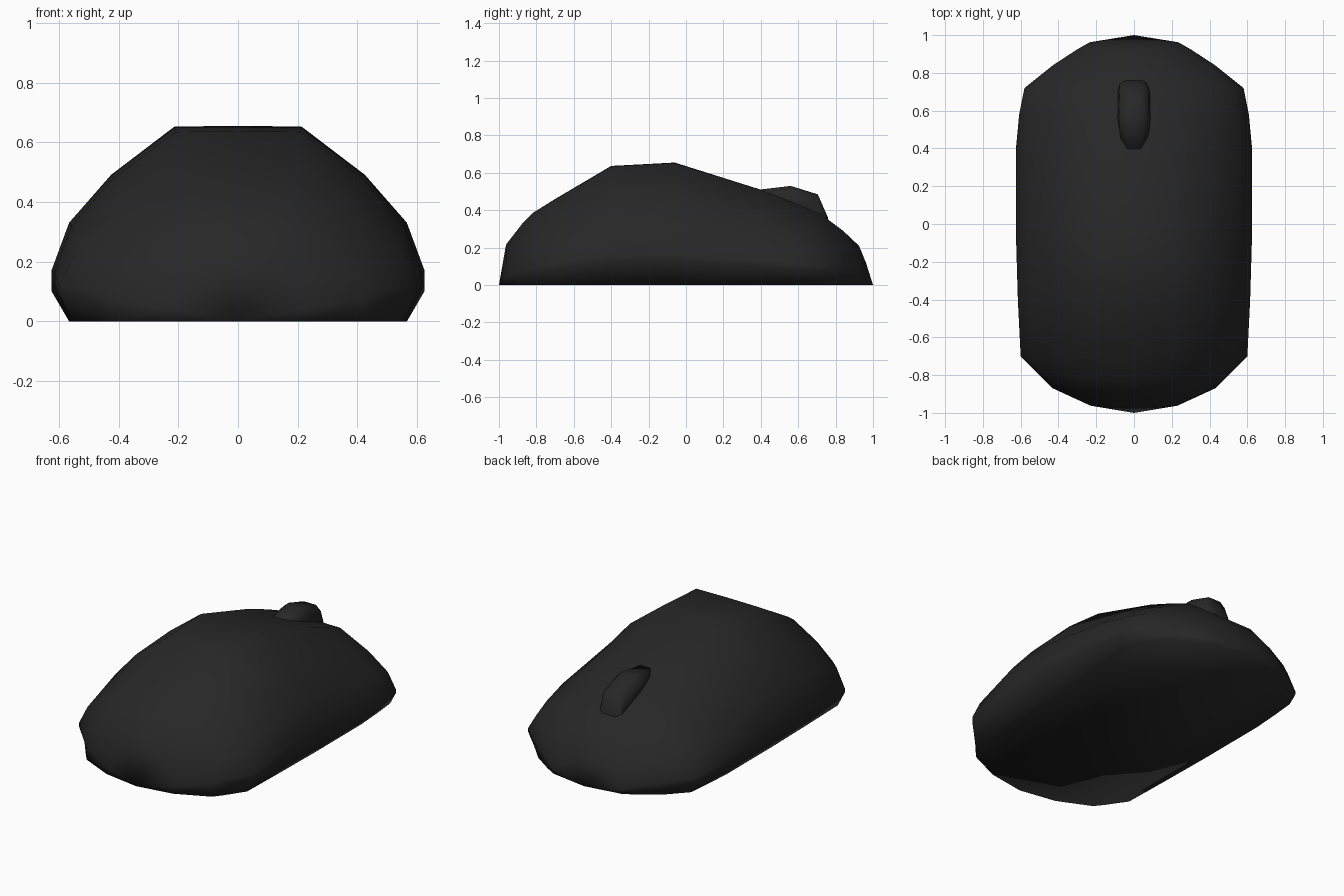
import bpy, bmesh

if "Cube" in bpy.data.objects:
    bpy.data.objects.remove(bpy.data.objects["Cube"])

black = bpy.data.materials.new("soft black")
black.diffuse_color = (0.02, 0.02, 0.02, 1)
black.use_nodes = True
black.node_tree.nodes["Principled BSDF"].inputs["Base Color"].default_value = black.diffuse_color


def loft(name, sections):
    """Skin a list of equal-length point loops and cap both ends."""
    bm = bmesh.new()
    rings = [[bm.verts.new(p) for p in s] for s in sections]
    n = len(rings[0])
    for a, b in zip(rings, rings[1:]):
        for i in range(n):
            j = (i + 1) % n
            bm.faces.new((a[i], a[j], b[j], b[i]))
    bm.faces.new(rings[0])
    bm.faces.new(rings[-1])
    bmesh.ops.remove_doubles(bm, verts=bm.verts, dist=0.0005)
    # merge the flat underside into a single face
    base = [f for f in bm.faces if all(abs(v.co.z) < 1e-4 for v in f.verts)]
    if len(base) > 1:
        bmesh.ops.dissolve_faces(bm, faces=base)
    bmesh.ops.recalc_face_normals(bm, faces=bm.faces)
    for f in bm.faces:
        f.smooth = True
    me = bpy.data.meshes.new(name)
    bm.to_mesh(me)
    bm.free()
    me.materials.append(black)
    ob = bpy.data.objects.new(name, me)
    bpy.context.collection.objects.link(ob)
    return ob


# Shell: stations along the length as (y, crown height, half width, base width ratio)
stations = [
    (-1.0, 0.0, 0.0, 1), (-0.962, 0.217, 0.23, 1), (-0.87, 0.335, 0.43, 1),
    (-0.82, 0.385, 0.48, 0.98), (-0.7, 0.46, 0.6, 0.92), (-0.4, 0.637, 0.615, 0.91),
    (-0.06, 0.655, 0.625, 0.905), (0.4, 0.51, 0.625, 0.905), (0.58, 0.44, 0.608, 0.91),
    (0.72, 0.38, 0.58, 0.93), (0.84, 0.29, 0.43, 0.99), (0.925, 0.21, 0.3, 1),
    (0.962, 0.12, 0.235, 1), (1.0, 0.0, 0.0, 1)]
# Half cross-section as fractions of half width and crown height
upper = [(1.0, 0.2), (1.0, 0.26), (0.905, 0.505), (0.68, 0.75), (0.34, 0.997)]


def shell_section(y, h, w, base):
    half = [(base, 0)] + upper
    right = [(fx * w, y, fz * h) for fx, fz in half]
    left = [(-x, y, z) for x, y, z in reversed(right)]
    return right + [(0, y, h)] + left


loft("mouse_shell", [shell_section(*s) for s in stations])

# Scroll wheel bump: (y, top height, bottom height, half width at top)
bump = [(0.39, 0.51, 0.45, 0.05), (0.56, 0.53, 0.38, 0.065),
        (0.705, 0.485, 0.33, 0.06), (0.76, 0.358, 0.3, 0.05)]
loft("scroll_wheel", [
    [(w + 0.03, y, b), (w + 0.015, y, t - 0.03), (w * 0.7, y, t),
     (-w * 0.7, y, t), (-w - 0.015, y, t - 0.03), (-w - 0.03, y, b)]
    for y, t, b, w in bump])
